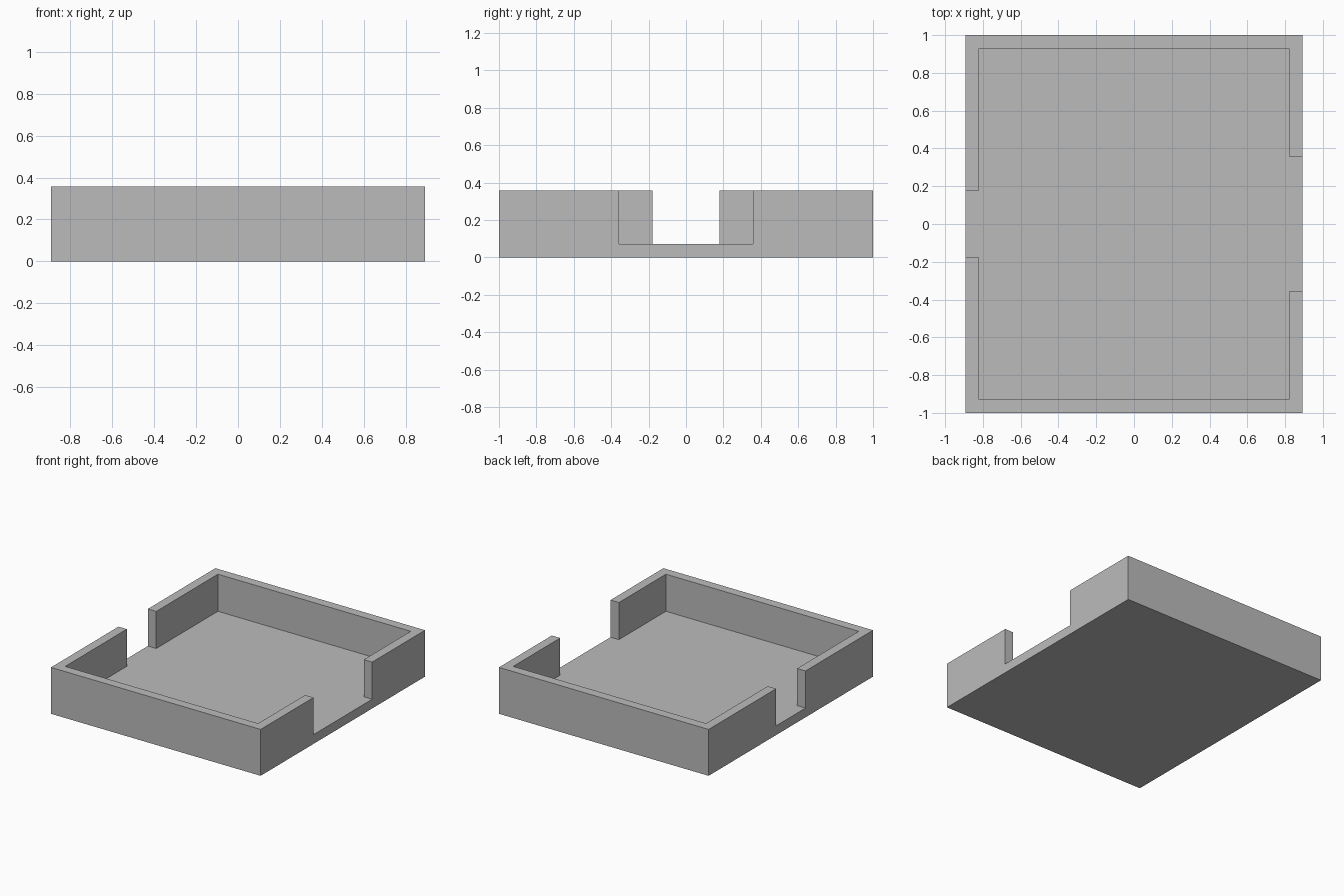
import bpy
import bmesh

cube = bpy.data.objects.get("Cube")
if cube:
    bpy.data.objects.remove(cube, do_unlink=True)

# Overall dimensions
UNIT = 1 / 14                  # wall and floor thickness
HALF_X, HALF_Y = 12.5 * UNIT, 1.0
HEIGHT = 5 * UNIT
WIDE_GAP, NARROW_GAP = 5 * UNIT, 2.5 * UNIT   # half widths of the side openings

grey = bpy.data.materials.new("plain grey")
grey.use_nodes = True
colour = (0.5, 0.5, 0.5, 1)
grey.diffuse_color = colour
grey.node_tree.nodes["Principled BSDF"].inputs["Base Color"].default_value = colour


def extrude_outline(name, points, bottom, top):
    """Solid prism from a counter-clockwise plan outline."""
    bm = bmesh.new()
    face = bm.faces.new([bm.verts.new((x, y, bottom)) for x, y in points])
    raised = bmesh.ops.extrude_face_region(bm, geom=[face], use_keep_orig=True)
    moved = [g for g in raised["geom"] if isinstance(g, bmesh.types.BMVert)]
    bmesh.ops.translate(bm, verts=moved, vec=(0, 0, top - bottom))
    bmesh.ops.recalc_face_normals(bm, faces=bm.faces)
    mesh = bpy.data.meshes.new(name)
    bm.to_mesh(mesh)
    bm.free()
    mesh.materials.append(grey)
    obj = bpy.data.objects.new(name, mesh)
    bpy.context.collection.objects.link(obj)
    return obj


# Floor slab
extrude_outline("tray_floor", [(-HALF_X, -HALF_Y), (HALF_X, -HALF_Y),
                               (HALF_X, HALF_Y), (-HALF_X, HALF_Y)], 0, UNIT)

# U-shaped end walls, leaving a wide left opening and a narrow right one
in_x, in_y = HALF_X - UNIT, HALF_Y - UNIT
for name, side in (("front_wall", -1), ("back_wall", 1)):
    outline = [(-HALF_X, HALF_Y), (-HALF_X, NARROW_GAP), (-in_x, NARROW_GAP),
               (-in_x, in_y), (in_x, in_y), (in_x, WIDE_GAP),
               (HALF_X, WIDE_GAP), (HALF_X, HALF_Y)]
    extrude_outline(name, [(x, y * side) for x, y in outline], UNIT, HEIGHT)
